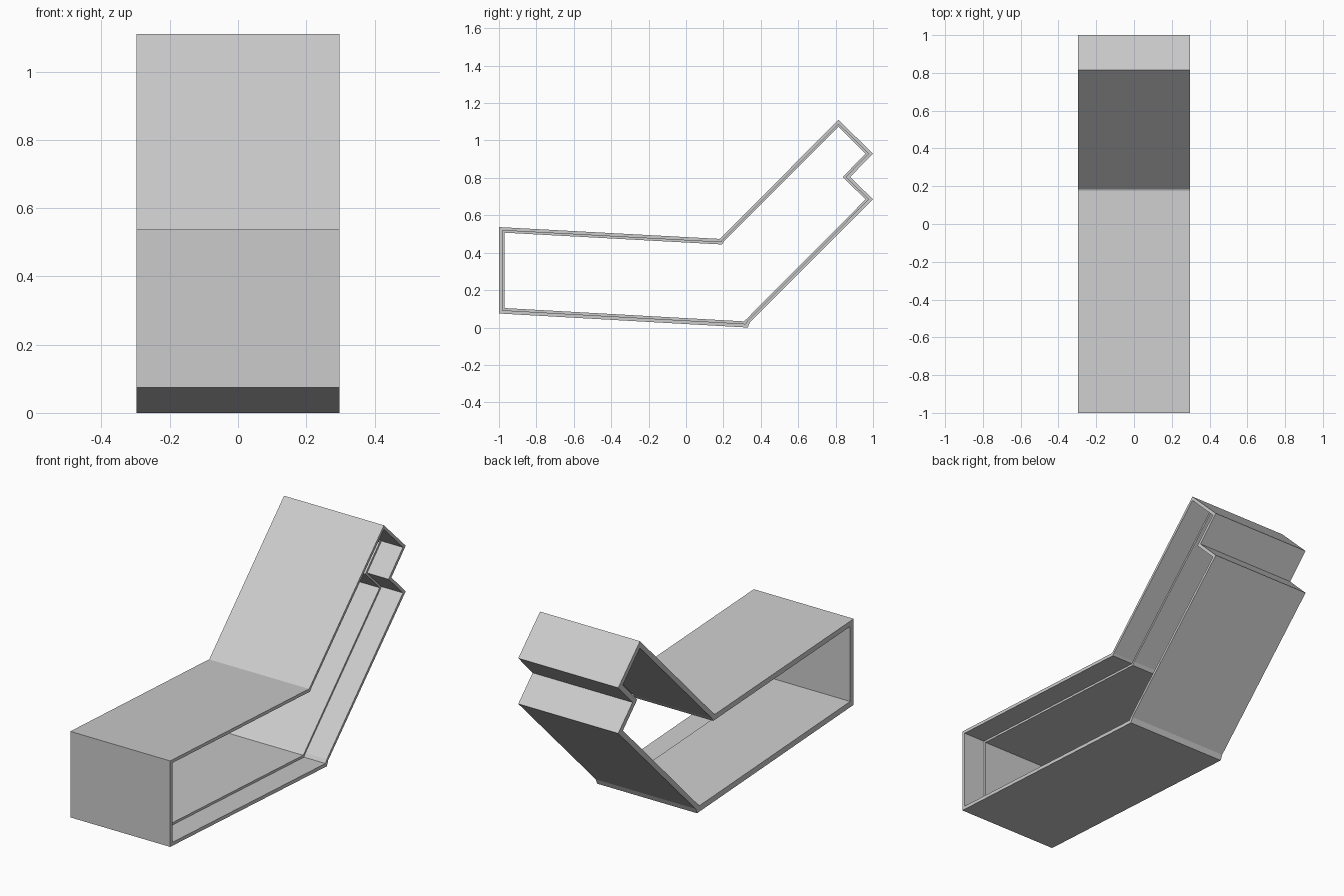
import bpy
import bmesh
from mathutils import Vector

cube = bpy.data.objects.get("Cube")
if cube:
    bpy.data.objects.remove(cube, do_unlink=True)

HALF = 0.297      # half of the width
STEP_X = 0.17     # where the rebate on the left side begins

# Side profile (y, z), outside and inside of the folded wall
outer = [(-1, .537), (-1, .075), (.33, 0), (.342, .028), (1, .685), (.878, .805),
         (1, .93), (.815, 1.11), (.184, .477), (.178, .474)]
inner = [(-.97, .507), (-.97, .104), (.31, .033), (.322, .044), (.96, .685), (.838, .805),
         (.96, .93), (.815, 1.073), (.204, .462), (.193, .444)]
outer = [Vector(p) for p in outer]
inner = [Vector(p) for p in inner]
rebate = [i.lerp(o, 0.4) for i, o in zip(inner, outer)]

# Plain grey finish
grey = bpy.data.materials.new("plain grey")
grey.use_nodes = True
colour = (0.6, 0.6, 0.6, 1)
grey.diffuse_color = colour
grey.node_tree.nodes["Principled BSDF"].inputs["Base Color"].default_value = colour

# Open-sided shell: rings around the profile, bridged one to the next
bm = bmesh.new()


def ring(points, x):
    return [bm.verts.new((x, p.x, p.y)) for p in points]


rings = [ring(outer, -HALF), ring(inner, -HALF), ring(inner, STEP_X),
         ring(rebate, STEP_X), ring(rebate, HALF), ring(outer, HALF)]
for a, b in zip(rings, rings[1:] + rings[:1]):
    for k in range(len(a)):
        n = (k + 1) % len(a)
        bm.faces.new((a[k], a[n], b[n], b[k]))
bmesh.ops.recalc_face_normals(bm, faces=bm.faces)

mesh = bpy.data.meshes.new("folded_shell")
bm.to_mesh(mesh)
bm.free()
mesh.materials.append(grey)
shell = bpy.data.objects.new("folded_shell", mesh)
bpy.context.collection.objects.link(shell)
